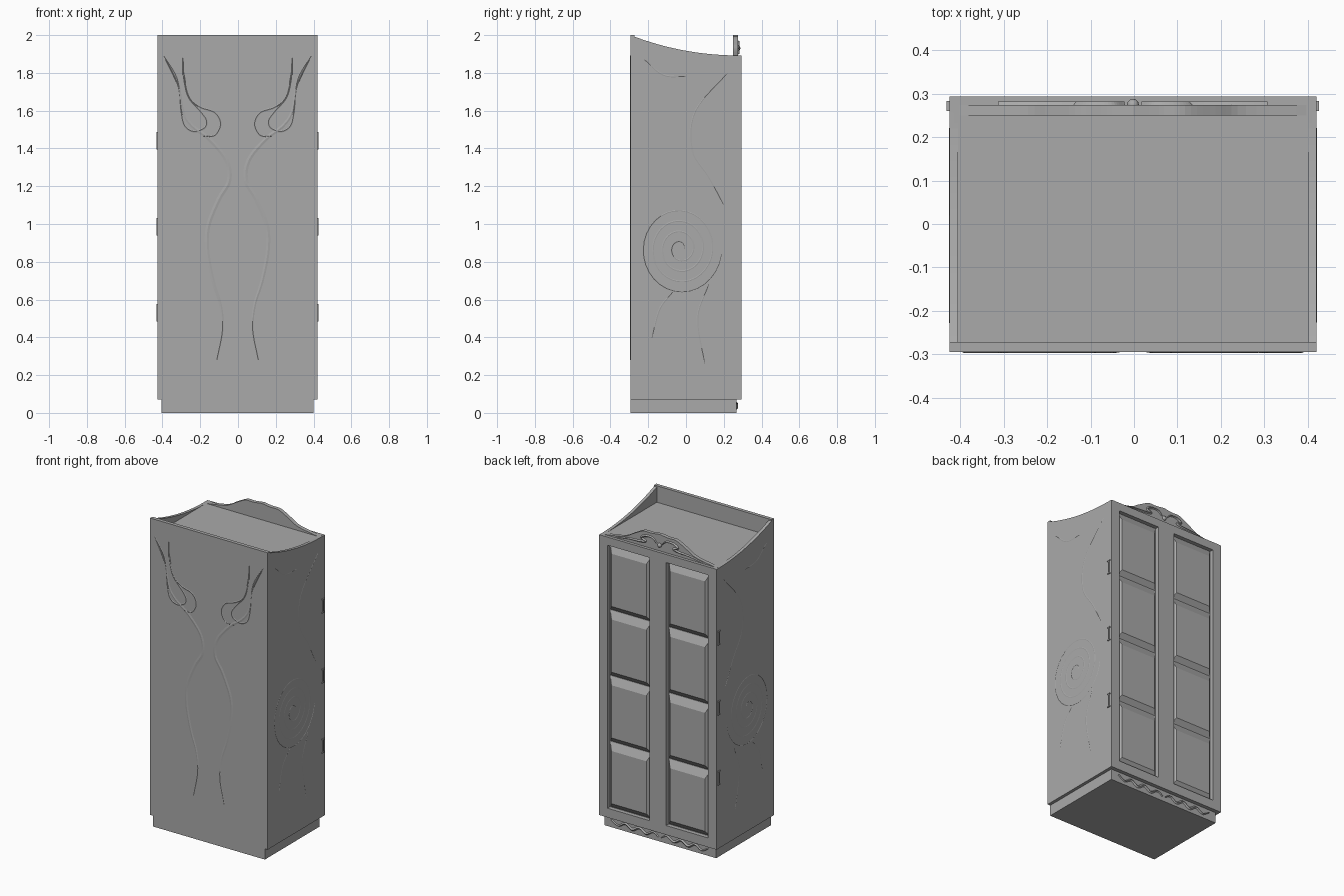
import bpy, math
from mathutils import Vector

cube = bpy.data.objects.get("Cube")
if cube:
    bpy.data.objects.remove(cube)

grey = bpy.data.materials.new("plain_grey")
grey.use_nodes = True
GREY = (0.4, 0.4, 0.4, 1)
grey.diffuse_color = GREY
grey.node_tree.nodes["Principled BSDF"].inputs["Base Color"].default_value = GREY

X0, X1, Y0, Y1 = -0.425, 0.42, -0.295, 0.293   # cabinet body limits
MID = (X0 + X1) / 2
FLOOR, TOP, FOOT = 1.893, 2.0, 0.07


def mesh(name, verts, faces):
    me = bpy.data.meshes.new(name)
    me.from_pydata(verts, [], faces)
    me.materials.append(grey)
    ob = bpy.data.objects.new(name, me)
    bpy.context.collection.objects.link(ob)
    return ob


def prism(name, loop_a, loop_b):
    """Solid between two matching outlines."""
    n = len(loop_a)
    sides = [(i, (i + 1) % n, n + (i + 1) % n, n + i) for i in range(n)]
    ob = mesh(name, loop_a + loop_b, [tuple(range(n))[::-1], tuple(range(n, 2 * n))] + sides)
    import bmesh
    bm = bmesh.new()
    bm.from_mesh(ob.data)
    bmesh.ops.recalc_face_normals(bm, faces=bm.faces)
    bm.to_mesh(ob.data)
    bm.free()
    return ob


def rect(x0, x1, z0, z1, y):
    return [(x0, y, z0), (x1, y, z0), (x1, y, z1), (x0, y, z1)]


def box(name, x0, x1, y0, y1, z0, z1):
    return prism(name, rect(x0, x1, z0, z1, y0), rect(x0, x1, z0, z1, y1))


def smooth(points, steps=6):
    """Catmull-Rom path through 2D points."""
    p = [Vector(q) for q in points]
    p = [2 * p[0] - p[1]] + p + [2 * p[-1] - p[-2]]
    out = []
    for a, b, c, d in zip(p, p[1:], p[2:], p[3:]):
        for k in range(steps):
            t = k / steps
            out.append(0.5 * (2 * b + (c - a) * t + (2 * a - 5 * b + 4 * c - d) * t ** 2
                              + (3 * b - a - 3 * c + d) * t ** 3))
    return out + [p[-2]]


def ribbon(name, path, place, width, height=0.002):
    """Thin tapered carved line; place(u, v, h) maps to 3D."""
    verts, n = [], len(path)
    for i, q in enumerate(path):
        t = path[min(i + 1, n - 1)] - path[max(i - 1, 0)]
        side = Vector((-t.y, t.x)).normalized() * width * (0.3 + 0.7 * math.sin(math.pi * i / (n - 1)))
        for off, h in ((side, 0), (Vector((0, 0)), height), (-side, 0)):
            verts.append(place(q.x + off.x, q.y + off.y, h))
    faces = [(3 * i + j, 3 * i + j + 1, 3 * i + j + 4, 3 * i + j + 3)
             for i in range(n - 1) for j in (0, 1)]
    return mesh(name, verts, faces)


# Carcass and plinth
box("carcass", X0 + 0.01, X1 - 0.01, Y0 + 0.01, 0.266, FOOT, FLOOR)
box("plinth", -0.405, 0.4, Y0, 0.268, 0, FOOT + 0.005)
box("rear_panel", X0, X1, Y0, Y0 + 0.023, FOOT, TOP)

# Side panels with a swept top edge
sweep = [(Y0 + (Y1 - Y0) * i / 16, 1.892 + 0.108 * (1 - i / 16) ** 2.1) for i in range(17)]
outline = [(Y1, FOOT), (Y0, FOOT)] + sweep
for name, xa, xb in (("side_panel_right", X0, X0 + 0.02), ("side_panel_left", X1 - 0.02, X1)):
    prism(name, [(xa, y, z) for y, z in outline], [(xb, y, z) for y, z in outline])

# Door frames: stiles, rails and raised panels
LOW, HIGH, ROWS = 0.13, 1.84, 4
IN, OUT = 0.06, 0.362
box("centre_stile", MID - IN, MID + IN, 0.26, Y1, FOOT, FLOOR)
box("top_rail", X0 + 0.01, X1 - 0.01, 0.26, Y1, HIGH, FLOOR)
box("bottom_rail", X0 + 0.01, X1 - 0.01, 0.26, Y1, FOOT, LOW)
pitch = (HIGH - LOW) / ROWS
for s, label in ((-1, "right"), (1, "left")):
    a, b = sorted((MID + s * IN, MID + s * OUT))
    e0, e1 = sorted((MID + s * OUT, MID + s * 0.415))
    box("outer_stile_" + label, e0, e1, 0.26, Y1, FOOT, FLOOR)
    for r in range(ROWS):
        z0 = LOW + r * pitch
        prism("raised_panel_" + label, rect(a, b, z0, z0 + pitch, 0.264),
              rect(a + 0.025, b - 0.025, z0 + 0.035, z0 + pitch - 0.05, Y1 - 0.004))

# Crest above the doors
half = smooth([(0, 2.0), (0.06, 1.992), (0.12, 1.99), (0.19, 1.955), (0.26, 1.918), (0.405, 1.892)], 5)
edge = [(-p.x, p.y) for p in half[::-1]] + [(p.x, p.y) for p in half[1:]]
edge = [(0.405, FLOOR - 0.01)] + [(x, min(z, TOP)) for x, z in edge[::-1]] + [(-0.405, FLOOR - 0.01)]
prism("crest", [(x + MID, 0.25, z) for x, z in edge], [(x + MID, 0.274, z) for x, z in edge])

# Carved vines: two mirrored sets on the plain face, crest and plinth
stem = [(0.39, 1.89), (0.32, 1.77), (0.29, 1.6), (0.24, 1.52), (0.15, 1.45), (0.06, 1.34),
        (0.045, 1.23), (0.1, 1.13), (0.155, 0.99), (0.16, 0.86), (0.13, 0.7), (0.09, 0.57),
        (0.08, 0.44), (0.11, 0.28)]
bud = [(0.38, 1.87), (0.315, 1.73), (0.3, 1.6), (0.28, 1.52), (0.23, 1.49), (0.175, 1.51),
       (0.165, 1.55), (0.2, 1.6), (0.26, 1.67), (0.285, 1.77), (0.29, 1.88)]
leaf = [(0.29, 1.82), (0.26, 1.68), (0.2, 1.62), (0.12, 1.59), (0.09, 1.53), (0.12, 1.47), (0.18, 1.465)]
scroll = [(0.02, 1.94), (0.05, 1.965), (0.1, 1.965), (0.13, 1.945), (0.1, 1.93), (0.14, 1.92),
          (0.22, 1.915), (0.31, 1.9)]
wave = [(0.01, 0.03)] + [(0.05 * k, 0.05 if k % 2 else 0.025) for k in range(1, 8)]
for s in (-1, 1):
    for name, pts, w in (("vine_stem", stem, 0.012), ("vine_bud", bud, 0.006), ("vine_leaf", leaf, 0.006)):
        ribbon(name, smooth(pts), lambda u, v, h: (MID + s * u, Y0 - h, v), w)
    ribbon("crest_scroll", smooth(scroll), lambda u, v, h: (MID + s * u, 0.274 + h, v), 0.008, 0.008)
    ribbon("plinth_wave", smooth(wave), lambda u, v, h: (MID + s * u, 0.268 + h, v), 0.009, 0.008)
bpy.ops.mesh.primitive_uv_sphere_add(segments=12, ring_count=8, radius=0.014, location=(MID, 0.274, 1.93))
boss = bpy.context.object
boss.name = "crest_boss"
boss.data.materials.append(grey)
bpy.ops.object.shade_smooth_by_angle()

# Spiral carving and hinges on both sides
spiral = [Vector((-0.03 + r * math.cos(t), 0.87 + 1.1 * r * math.sin(t)))
          for t, r in ((i * 0.2, 0.02 + 0.2 * i / 125) for i in range(126))]
tendrils = [[(0.22, 1.8), (0.05, 1.6), (0.03, 1.4), (0.12, 1.25), (0.2, 1.1)],
            [(-0.07, 0.64), (-0.14, 0.55), (-0.18, 0.4)],
            [(0.12, 0.68), (0.06, 0.5), (0.1, 0.26)],
            [(-0.22, 1.87), (-0.12, 1.79), (0.0, 1.78)]]
for s, x in ((-1, X0), (1, X1)):
    def on_side(u, v, h):
        return (x + s * h, u, v)
    ribbon("side_spiral", spiral, on_side, 0.005, 0.001)
    for pts in tendrils:
        ribbon("side_tendril", smooth(pts), on_side, 0.005, 0.001)
    for z in (0.53, 0.985, 1.44):
        a, b = sorted((x, x + s * 0.006))
        box("hinge_pin", a, b, 0.267, 0.276, z - 0.045, z + 0.045)
        for dz in (-0.043, 0.043):
            box("hinge_cap", a, b, 0.26, 0.283, z + dz - 0.003, z + dz + 0.003)
